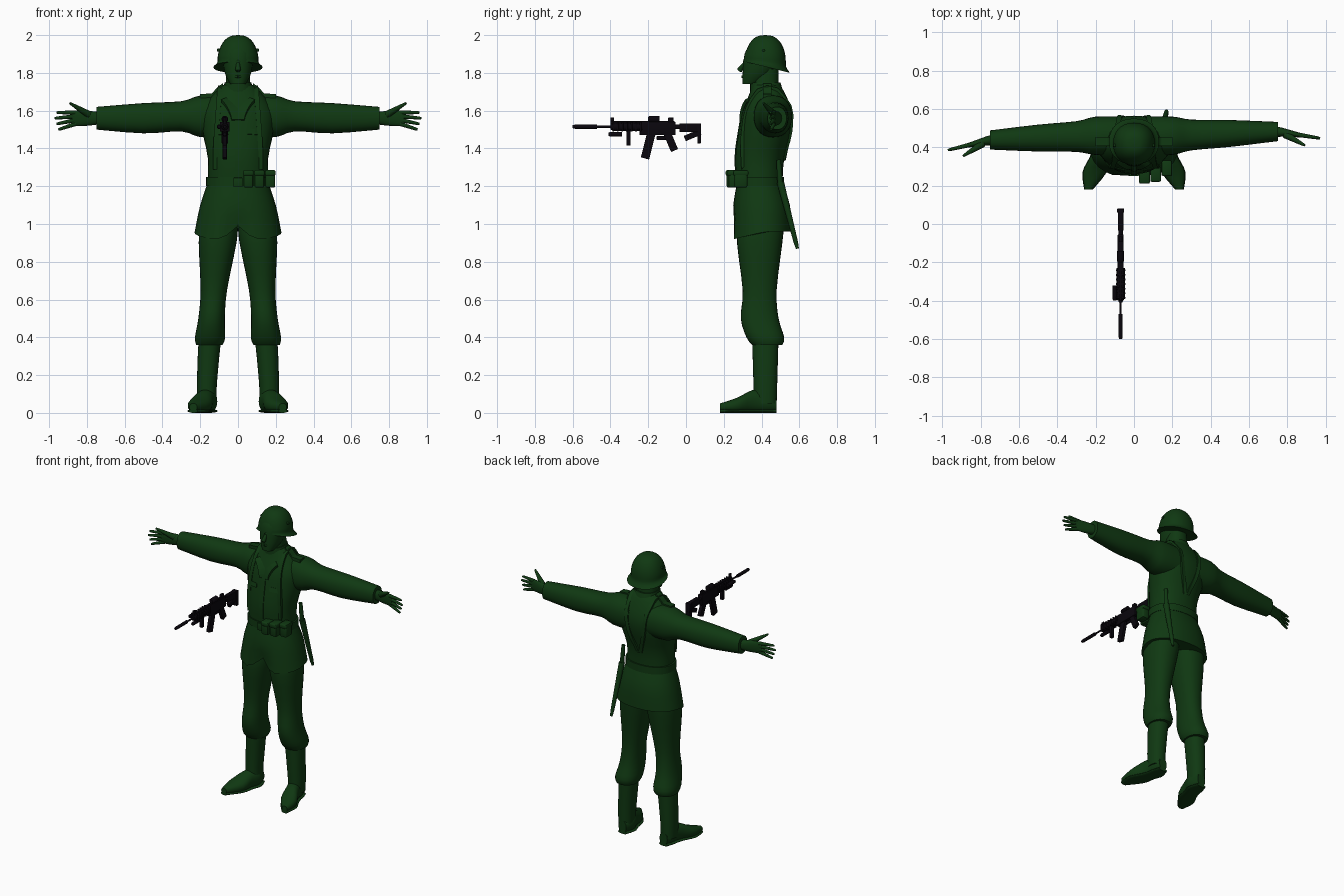
import bpy, bmesh
from math import sin, cos, pi, tau, radians, copysign
from mathutils import Vector, Matrix
from mathutils.bvhtree import BVHTree

if "Cube" in bpy.data.objects:
    bpy.data.objects.remove(bpy.data.objects["Cube"])


def material(name, red, green, blue):
    mat = bpy.data.materials.new(name)
    mat.use_nodes = True
    mat.diffuse_color = (red, green, blue, 1)
    shader = next(node for node in mat.node_tree.nodes if node.type == "BSDF_PRINCIPLED")
    shader.inputs["Base Color"].default_value = mat.diffuse_color
    return mat


CLOTH = material("dark green", .005, .04, .006)
METAL = material("gun black", .003, .002, .004)


def clamp(value):
    return max(0, min(1, value))


def finish(name, bm, mat=CLOTH, mirror=False):
    bmesh.ops.remove_doubles(bm, verts=bm.verts, dist=.0001)
    bmesh.ops.recalc_face_normals(bm, faces=bm.faces)
    mesh = bpy.data.meshes.new(name)
    bm.to_mesh(mesh)
    bm.free()
    mesh.materials.append(mat)
    ob = bpy.data.objects.new(name, mesh)
    bpy.context.collection.objects.link(ob)
    bpy.ops.object.select_all(action="DESELECT")
    ob.select_set(True)
    bpy.context.view_layer.objects.active = ob
    bpy.ops.object.shade_smooth_by_angle(angle=radians(45))
    if mirror:
        ob.modifiers.new("mirror", "MIRROR").use_mirror_merge = False
    return ob


def skin(name, loops, **look):
    """Bridge equal loops of points and cap both ends."""
    bm = bmesh.new()
    rings = [[bm.verts.new(point) for point in loop] for loop in loops]
    for low, high in zip(rings, rings[1:]):
        for i in range(len(low)):
            bm.faces.new((low[i - 1], low[i], high[i], high[i - 1]))
    bm.faces.new(rings[0])
    bm.faces.new(rings[-1])
    return finish(name, bm, **look)


def smooth(rings, steps=3):
    """Fill in a flowing curve between the key rings."""
    keys = [Vector(ring) for ring in rings]
    keys = [keys[0]] + keys + [keys[-1]]
    flow = []
    for before, start, end, after in zip(keys, keys[1:], keys[2:], keys[3:]):
        for i in range(steps):
            t = i / steps
            pull = (end - before) * t * (1 - t) ** 2 - (after - start) * t * t * (1 - t)
            flow.append(start.lerp(end, t * t * (3 - 2 * t)) + pull / 2)
    return flow + [keys[-1]]


def loft(name, axis, rings, bend=lambda a: 0, warp=lambda co: co, sides=28, **look):
    """Rings are (position, centre, radius, radius); bend gives the other centre."""
    loops = []
    for a, centre, wide, deep in smooth(rings):
        loop = []
        for i in range(sides):
            c, s = cos(tau * i / sides), sin(tau * i / sides)
            p = bend(a) + wide * copysign(abs(c) ** .9, c)
            q = centre + deep * copysign(abs(s) ** .9, s)
            loop.append(warp(Vector({"x": (a, p, q), "y": (p, a, q), "z": (p, q, a)}[axis])))
        loops.append(loop)
    return skin(name, loops, **look)


def rod(name, start, end, thick, thin, sides=12, **look):
    """Tapered round bar with a slightly rounded tip."""
    start, end = Vector(start), Vector(end)
    turn = (end - start).to_track_quat("Z", "Y")
    loops = []
    for t, radius in ((0, thick), (.9, thin), (1, thin * .7)):
        loops.append([start.lerp(end, t) + turn @ Vector((cos(tau * i / sides), sin(tau * i / sides), 0)) * radius
                      for i in range(sides)])
    return skin(name, loops, **look)


def block(name, centre, size, tilt=0, bevel=.003, **look):
    bm = bmesh.new()
    place = Matrix.Translation(centre) @ Matrix.Rotation(tilt, 4, "X") @ Matrix.Diagonal((*size, 1))
    bmesh.ops.create_cube(bm, size=1, matrix=place)
    bmesh.ops.bevel(bm, geom=bm.edges[:], offset=bevel, segments=2, affect="EDGES", profile=.5)
    return finish(name, bm, **look)


def hem(co):
    """Dip the skirt at the front and part it in the middle."""
    low = clamp((1.08 - co.z) * 9)
    front = clamp((.42 - co.y) * 6)
    part = clamp(1 - abs(co.x) * 12) * front
    co.z += low * (.07 * part - .04 * front)
    co.y += low * .04 * part
    return co


# Tunic
torso = loft("tunic_body", "z", [(1.2, .39, .16, .12), (1.35, .39, .16, .13), (1.5, .42, .19, .14),
                                 (1.6, .43, .19, .13), (1.7, .43, .12, .09), (1.74, .42, .07, .07)])
loft("tunic_skirt", "z", [(.96, .4, .23, .16), (1.1, .4, .2, .15), (1.22, .39, .16, .12)], warp=hem)
loft("belt", "z", [(1.2, .39, .17, .13), (1.25, .39, .17, .13)])
loft("collar", "z", [(1.68, .43, .09, .09), (1.75, .42, .07, .08)])
block("belt_buckle", (0, .26, 1.22), (.05, .02, .05))

# Sleeves and hands
trees = []
for side, s in (("left", 1), ("right", -1)):
    def sweep(x, s=s):
        return .46 + s * .04 * max(0, x - .2) - .2 * max(0, x - .75)

    def outward(co, s=s):
        return Vector((s * co.x, co.y, co.z))

    def reach(x, z, forward=0):
        return outward(Vector((x, sweep(x) - forward, z)))

    sleeve = loft(side + "_sleeve", "x", [(.06, 1.57, .1, .11), (.2, 1.57, .1, .11), (.3, 1.57, .08, .08),
                                          (.5, 1.56, .07, .08), (.75, 1.56, .05, .06)], sweep, outward)
    for part in (torso, sleeve):
        trees.append(BVHTree.FromPolygons([v.co for v in part.data.vertices],
                                          [face.vertices for face in part.data.polygons]))
    loft(side + "_palm", "x", [(.72, 1.56, .03, .03), (.8, 1.56, .02, .04), (.88, 1.56, .01, .04)], sweep, outward)
    for i in range(4):
        height = 1.59 - .02 * i
        rod(f"{side}_finger_{i + 1}", reach(.86, height), reach(.97 - .01 * abs(i - 1), height - .01 * i),
            .012, .008)
    rod(side + "_thumb", reach(.79, 1.58, .01), reach(.89, 1.64, .05), .02, .008)


# Trousers and boots
def stance(z):
    return min(.165, .1 + .08 * (1 - z))


def splay(y):
    return .16 + .35 * max(0, .4 - y)


loft("trouser_legs", "z", [(1, .4, .1, .12), (.9, .39, .1, .12), (.65, .39, .07, .09), (.5, .39, .07, .1),
                           (.4, .42, .08, .1), (.36, .43, .07, .08)], stance, mirror=True)
loft("boot_shafts", "z", [(.4, .42, .06, .07), (.05, .42, .05, .06)], stance, mirror=True)
foot = [(.48, .05, .03, .04), (.42, .06, .05, .06), (.35, .06, .05, .06), (.27, .04, .06, .04), (.18, .03, .02, .02)]
loft("boot_feet", "y", foot, splay, mirror=True)
loft("boot_soles", "y", [(y, .01, wide + .003, .01) for y, z, wide, high in foot], splay, mirror=True)

# Head and face
loft("neck", "z", [(1.68, .42, .07, .07), (1.82, .42, .06, .07)])
loft("head", "z", [(1.74, .34, .04, .04), (1.8, .38, .07, .08), (1.9, .4, .08, .09), (1.95, .4, .05, .06)])
rod("nose", (0, .32, 1.86), (0, .28, 1.81), .008, .015)
rod("brows", (0, .31, 1.86), (.05, .33, 1.86), .01, .008, mirror=True)
rod("lips", (0, .3, 1.78), (.03, .31, 1.78), .008, .003, mirror=True)


# Helmet
def visor(co):
    """Lift the rim over the brow and lower it at the nape."""
    co.z -= .25 * (co.y - .43) * clamp((1.9 - co.z) * 14)
    return co


dome = [(1.85 + .15 * sin(t), .42, .11 * cos(t) ** .8, .11 * cos(t) ** .8) for t in (pi / 14 * i for i in range(8))]
loft("helmet", "z", [(1.83, .43, .13, .12)] + dome, warp=visor)
rod("helmet_rivets", (.09, .41, 1.92), (.11, .41, 1.92), .008, .008, mirror=True)


# Straps and cloth details laid on the tunic
def strap(name, angles, across, width, thick, **look):
    """Wrap a band over the chest, shoulder and back, by angle about the spine."""
    spots = []
    for i in range(25):
        t = i / 24
        turn = radians(angles[0] + (angles[1] - angles[0]) * t)
        x = across[0] + (across[1] - across[0]) * t * t
        out = Vector((0, -cos(turn), sin(turn)))
        hits = [tree.ray_cast(Vector((x, .43, 1.45)) + out / 2, -out, .5) for tree in trees]
        found = [hit for hit in hits if hit[0]]
        if found:
            spots.append((min(found, key=lambda hit: hit[3])[0], out))
    loops = []
    for i, (spot, out) in enumerate(spots):
        along = spots[min(i + 1, len(spots) - 1)][0] - spots[max(i - 1, 0)][0]
        edge = along.cross(out).normalized() * width / 2
        top, under = spot + out * thick, spot - out * .01
        loops.append([under - edge, under + edge, top + edge, top - edge])
    skin(name, loops, **look)


strap("shoulder_straps", (-50, 230), (.12, .01), .025, .01, mirror=True)
strap("shoulder_boards", (90, 90), (.08, .2), .045, .012, mirror=True)
strap("front_placket", (-45, 40), (0, 0), .03, .004)
strap("pocket_flaps", (15, 15), (.05, .11), .03, .005, mirror=True)
strap("lapels", (35, 65), (.01, .07), .05, .008, mirror=True)

# Belt equipment
for i in range(3):
    x, y = .055 + .058 * i, .25 + .01 * i * i
    block(f"ammo_pouch_{i + 1}", (x, y, 1.235), (.052, .07, .085), bevel=.01)
    block(f"pouch_flap_{i + 1}", (x, y, 1.27), (.056, .08, .03), bevel=.008)
rod("scabbard", (.15, .5, 1.22), (.17, .59, .87), .02, .012)
rod("bayonet_grip", (.145, .49, 1.34), (.15, .5, 1.2), .012, .015)

# Rifle, pointing forward
SIDE, BORE = -.07, 1.515


def gun_tube(name, back, front, radius, lift=0, shift=0):
    rod("rifle_" + name, (SIDE + shift, back, BORE + lift), (SIDE + shift, front, BORE + lift),
        radius, radius, mat=METAL)


def gun_block(name, y, lift, width, length, height, tilt=0):
    block("rifle_" + name, (SIDE, y, BORE + lift), (width, length, height), tilt, .002, mat=METAL)


gun_tube("suppressor", -.47, -.6, .011)
gun_tube("barrel", -.38, -.48, .006)
gun_tube("handguard", -.23, -.4, .022)
gun_tube("buffer_tube", .07, -.07, .012)
gun_tube("optic", -.14, -.2, .018, .04)
gun_tube("laser", -.32, -.4, .012, 0, -.03)
gun_tube("lamp", -.34, -.41, .012, -.04)
for i in range(7):
    gun_block(f"rail_rib_{i + 1}", -.385 + .024 * i, 0, .05, .01, .05)
gun_block("top_rail", -.23, .024, .016, .34, .01)
gun_block("front_sight", -.39, .03, .012, .02, .04)
gun_block("rear_sight", -.08, .035, .018, .03, .025)
gun_block("receiver", -.15, -.01, .03, .19, .07)
gun_block("magazine", -.2, -.1, .022, .045, .14, -.25)
gun_block("grip", -.08, -.08, .024, .04, .1, .4)
gun_block("trigger_guard", -.13, -.06, .008, .05, .02)
gun_block("foregrip", -.305, -.06, .022, .022, .08)
gun_block("stock", .02, -.005, .028, .11, .045)
gun_block("stock_brace", .035, -.045, .024, .09, .03, .4)
gun_block("butt_pad", .07, -.035, .036, .02, .105)
